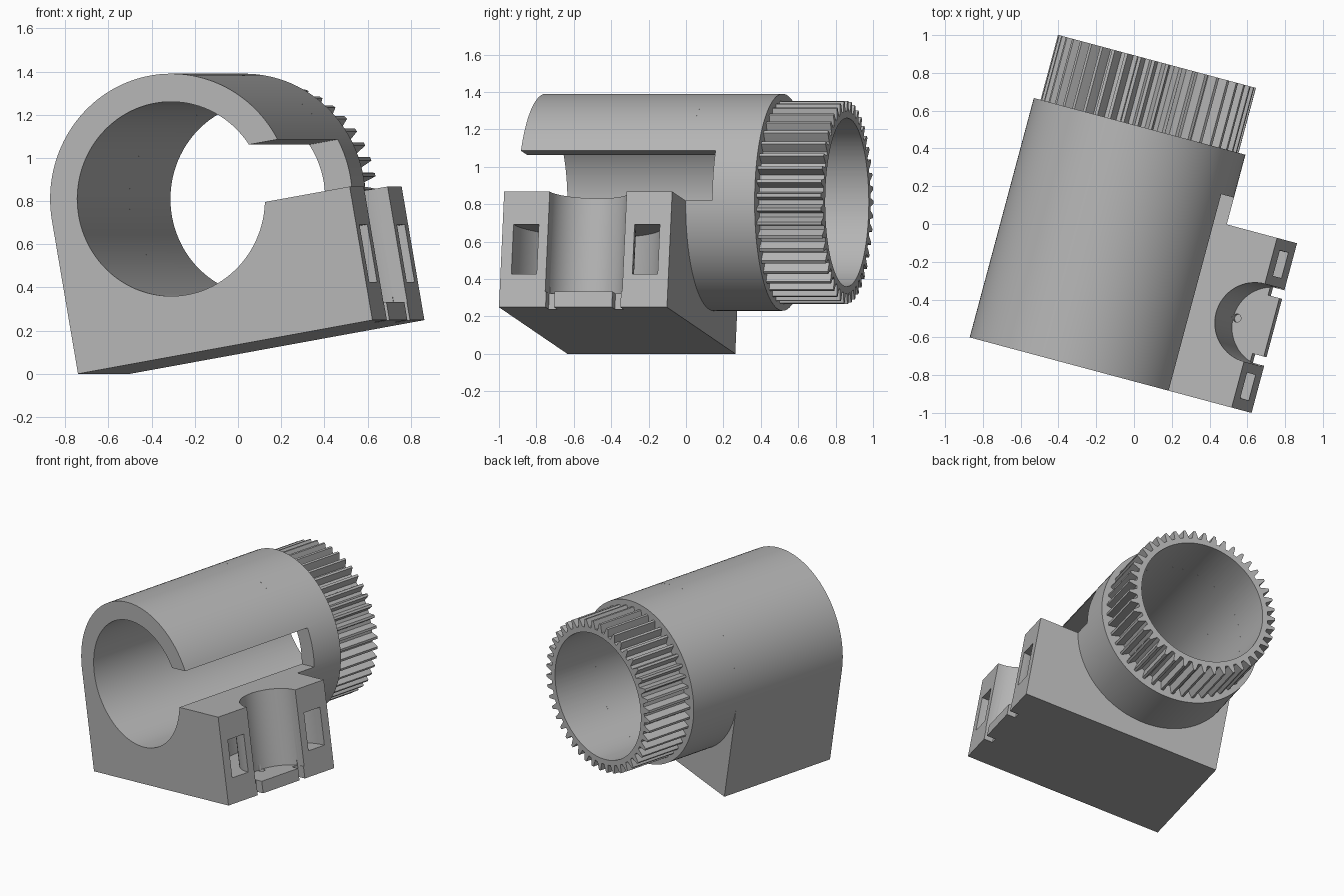
import bpy, bmesh, math
from math import cos, sin, asin, tau, radians
from mathutils import Matrix

cube = bpy.data.objects.get("Cube")
if cube:
    bpy.data.objects.remove(cube, do_unlink=True)

grey = bpy.data.materials.new("plain grey")
grey.use_nodes = True
COLOUR = (0.46, 0.46, 0.46, 1)
grey.diffuse_color = COLOUR
grey.node_tree.nodes["Principled BSDF"].inputs["Base Color"].default_value = COLOUR

# Main dimensions: x across the block, y along the tube, z up the block
TUBE, BORE = 0.58, 0.45
FRONT, BLOCK_END, SLOT_END, TUBE_END, GEAR_END = -0.805, 0.125, 0.272, 0.507, 0.863
SIDE, BASE, SHELF, SLOT_TOP = 0.853, -0.72, -0.092, 0.183
MID = (FRONT + BLOCK_END) / 2
# Final pose: block rolled around the tube axis, then turned on the ground
POSE = (Matrix.Rotation(radians(-15), 4, 'Z') @ Matrix.Translation((-0.105, 0, 0.81))
        @ Matrix.Rotation(radians(-10), 4, 'Y'))


def arc(r, a0, a1, n, cx=0, cy=0):
    return [(cx + r * cos(a0 + (a1 - a0) * i / n), cy + r * sin(a0 + (a1 - a0) * i / n))
            for i in range(n + 1)]


def circle(r, n, cx=0, cy=0):
    return arc(r, 0, tau, n, cx, cy)[:-1]


def prism(name, outline, lo, hi, inner=None, upright=False):
    """Extrude an outline along y (or z when upright); inner makes it a ring."""
    bm = bmesh.new()

    def loop(points, h):
        return [bm.verts.new((a, b, h) if upright else (a, h, b)) for a, b in points]

    def bridge(one, two):
        for i in range(len(one)):
            j = (i + 1) % len(one)
            bm.faces.new((one[i], one[j], two[j], two[i]))

    bottom, top = loop(outline, lo), loop(outline, hi)
    bridge(bottom, top)
    if inner:
        hole_bottom, hole_top = loop(inner, lo), loop(inner, hi)
        bridge(hole_bottom, hole_top)
        bridge(bottom, hole_bottom)
        bridge(top, hole_top)
    else:
        bm.faces.new(bottom)
        bm.faces.new(top)
    bmesh.ops.recalc_face_normals(bm, faces=bm.faces)
    mesh = bpy.data.meshes.new(name)
    bm.to_mesh(mesh)
    bm.free()
    mesh.materials.append(grey)
    obj = bpy.data.objects.new(name, mesh)
    bpy.context.collection.objects.link(obj)
    return obj


def box(name, x0, x1, y0, y1, z0, z1):
    return prism(name, [(x0, y0), (x1, y0), (x1, y1), (x0, y1)], z0, z1, upright=True)


def cut(obj, cutter):
    cutter.hide_render = True
    mod = obj.modifiers.new("cut", 'BOOLEAN')
    mod.operation, mod.solver, mod.object = 'DIFFERENCE', 'EXACT', cutter
    bpy.context.view_layer.objects.active = obj
    bpy.ops.object.modifier_apply(modifier=mod.name)
    bpy.data.objects.remove(cutter, do_unlink=True)


# Housing: open clamp around the bore joined to the solid block
outer_arc = arc(TUBE, asin(SLOT_TOP / TUBE), math.pi, 60)
inner_arc = arc(BORE, asin(SHELF / BORE) + tau, asin(SLOT_TOP / BORE), 100)
housing = prism("housing", outer_arc + [(-TUBE, BASE), (SIDE, BASE), (SIDE, SHELF)] + inner_arc,
                FRONT, BLOCK_END)

# Upright half-round channel, and the curved strap tunnel behind it
cut(housing, prism("channel_cutter", circle(0.213, 64, SIDE, MID), -0.635, 0.1, upright=True))
cut(housing, prism("tunnel_cutter", circle(0.405, 64, SIDE, MID), -0.54, -0.27,
                   inner=circle(0.265, 64, SIDE, MID), upright=True))

# Small notches either side of the channel floor, and a pin hole
for s in (-1, 1):
    y0, y1 = sorted((MID + s * 0.16, MID + s * 0.207))
    cut(housing, box("notch_cutter", 0.79, 0.95, y0, y1, -0.8, -0.6))
cut(housing, prism("pin_hole_cutter", circle(0.022, 16, 0.66, MID), -0.69, -0.6, upright=True))

# Collar: round tube behind the block, with the end of the side slot
collar = prism("collar", circle(TUBE, 120), BLOCK_END, TUBE_END, inner=circle(BORE, 120))
cut(collar, box("slot_cutter", 0.1, 1, 0, SLOT_END, SHELF, SLOT_TOP))

# Gear ring at the back
TEETH = 45
TOOTH = ((-0.33, 0.487), (-0.22, 0.515), (-0.11, 0.543), (0.11, 0.543), (0.22, 0.515), (0.33, 0.487))
teeth, bore = [], []
for i in range(TEETH):
    for offset, r in TOOTH:
        a = tau * (i + offset) / TEETH + math.pi / 2
        teeth.append((r * cos(a), r * sin(a)))
        bore.append((BORE * cos(a), BORE * sin(a)))
gear = prism("gear_ring", teeth, TUBE_END, GEAR_END, inner=bore)

# Pose and shade
for obj in (housing, collar, gear):
    obj.data.transform(POSE)
    bpy.ops.object.select_all(action='DESELECT')
    obj.select_set(True)
    bpy.context.view_layer.objects.active = obj
    bpy.ops.object.shade_smooth_by_angle(angle=radians(25))
